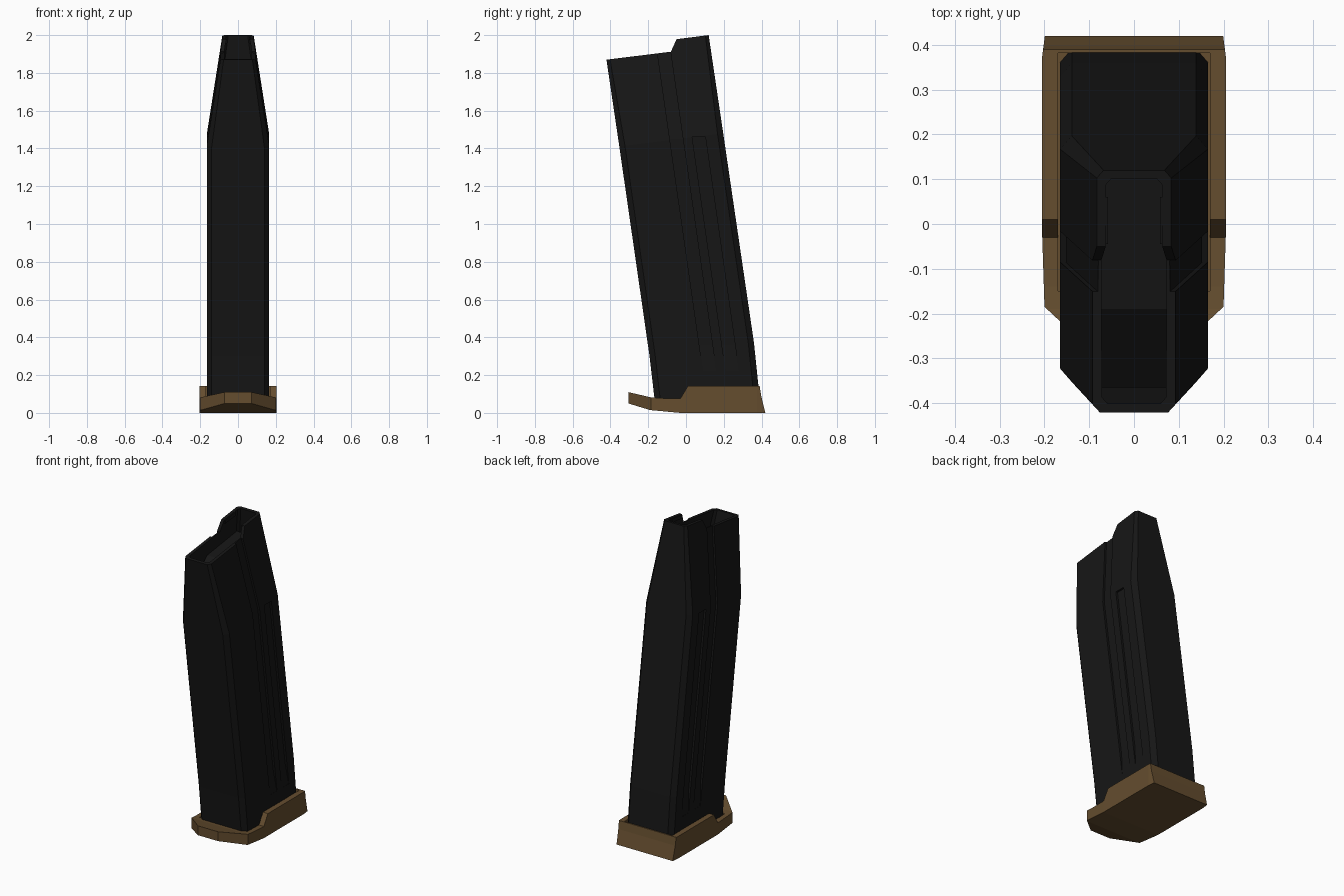
import bpy, bmesh

if "Cube" in bpy.data.objects:
    bpy.data.objects.remove(bpy.data.objects["Cube"])


def material(name, rgb):
    m = bpy.data.materials.new(name)
    m.diffuse_color = (*rgb, 1)
    m.use_nodes = True
    m.node_tree.nodes["Principled BSDF"].inputs["Base Color"].default_value = m.diffuse_color
    return m


BLACK = material("black_metal", (0.008, 0.008, 0.008))
BROWN = material("brown_polymer", (0.13, 0.075, 0.028))


def loft(name, rings, mat=None):
    """Skin a list of equal-length point rings and cap both ends."""
    bm = bmesh.new()
    vr = [[bm.verts.new(p) for p in r] for r in rings]
    n = len(vr[0])
    for a, b in zip(vr, vr[1:]):
        for i in range(n):
            j = (i + 1) % n
            bm.faces.new((a[i], a[j], b[j], b[i]))
    bm.faces.new(vr[0][::-1])
    bm.faces.new(vr[-1])
    bmesh.ops.recalc_face_normals(bm, faces=bm.faces)
    me = bpy.data.meshes.new(name)
    bm.to_mesh(me)
    bm.free()
    ob = bpy.data.objects.new(name, me)
    bpy.context.collection.objects.link(ob)
    if mat:
        me.materials.append(mat)
    return ob


def side_prism(name, profile, x0, x1, mat=None):
    """Extrude a (y, z) profile along x."""
    return loft(name, [[(x, y, z) for y, z in profile] for x in (x0, x1)], mat)


def boolean(ob, cutter, op="DIFFERENCE"):
    mod = ob.modifiers.new("cut", "BOOLEAN")
    mod.object, mod.operation, mod.solver = cutter, op, "EXACT"
    bpy.context.view_layer.objects.active = ob
    bpy.ops.object.modifier_apply(modifier=mod.name)
    bpy.data.objects.remove(cutter)


def section(yf, zf, yb, zb, w, c):
    """Tilted rectangular section with chamfered corners."""
    half = [(w - c, yf), (w, yf + c * 1.15), (w, yb - c * 1.15), (w - c, yb)]
    pts = half + [(-x, y) for x, y in reversed(half)]
    return [(x, y, zf + (zb - zf) * (y - yf) / (yb - yf)) for x, y in pts]


# Magazine tube: slanted, tapering to the top
body = loft("magazine_body", [
    section(-0.165, 0.06, 0.392, 0.06, 0.165, 0.026),
    section(-0.193, 0.30, 0.36, 0.37, 0.165, 0.026),
    section(-0.353, 1.41, 0.197, 1.48, 0.165, 0.026),
    section(-0.43, 1.93, 0.12, 2.0, 0.083, 0.015)], BLACK)

# Lowered front of the mouth
boolean(body, side_prism("mouth_step", [
    (-0.6, 1.848), (-0.08, 1.912), (-0.05, 1.978), (-0.05, 2.2), (-0.6, 2.2)], -0.5, 0.5))

# Hollow upper interior
boolean(body, loft("cavity", [
    section(-0.303, 1.20, 0.207, 1.27, 0.143, 0.02),
    section(-0.333, 1.41, 0.177, 1.48, 0.143, 0.02),
    section(-0.426, 2.04, 0.084, 2.11, 0.046, 0.01)]))

# Pressed channels on both sides
long_path = [(0.22, 0.164), (0.36, 0.152), (1.45, 0.152), (2.05, 0.058)]
short_path = [(0.22, 0.164), (0.36, 0.152), (1.46, 0.152)]
for s in (1, -1):
    for y0, path in ((0.09, long_path), (0.21, short_path)):
        rings = []
        for z, x in path:
            y = y0 - 0.143 * (z - 0.22)
            rings.append([(s * x, y, z), (s * 0.3, y, z),
                          (s * 0.3, y + 0.07, z), (s * x, y + 0.07, z)])
        boolean(body, loft("channel", rings))

# Feed lips turned inward
for s, side in ((1, "right"), (-1, "left")):
    side_prism("feed_lip_" + side, [
        (-0.045, 1.955), (-0.045, 1.975), (0.06, 1.99), (0.06, 1.965)],
        s * 0.058, s * 0.078, BLACK)

# Follower inside the mouth
side_prism("follower", [
    (0.11, 1.84), (-0.19, 1.80), (-0.365, 1.66), (-0.30, 1.22), (0.20, 1.25)],
    -0.085, 0.085, BLACK)

# Base plate: side profile trimmed to its plan outline, then pocketed
base = side_prism("base_plate", [
    (-0.305, 0.05), (-0.19, 0.015), (-0.03, 0.0), (0.42, 0.0), (0.398, 0.09),
    (0.39, 0.142), (0.01, 0.142), (-0.03, 0.075), (-0.14, 0.078),
    (-0.19, 0.083), (-0.305, 0.11)], -0.25, 0.25, BROWN)
half = [(0.07, -0.306), (0.2, -0.185), (0.205, -0.03), (0.205, 0.375), (0.198, 0.43)]
plan = half + [(-x, y) for x, y in reversed(half)]
boolean(base, loft("plan", [[(x, y, z) for x, y in plan] for z in (-0.1, 0.3)]), "INTERSECT")
boolean(base, side_prism("pocket", [
    (-0.15, 0.07), (0.382, 0.07), (0.382, 0.3), (-0.15, 0.3)], -0.17, 0.17))
